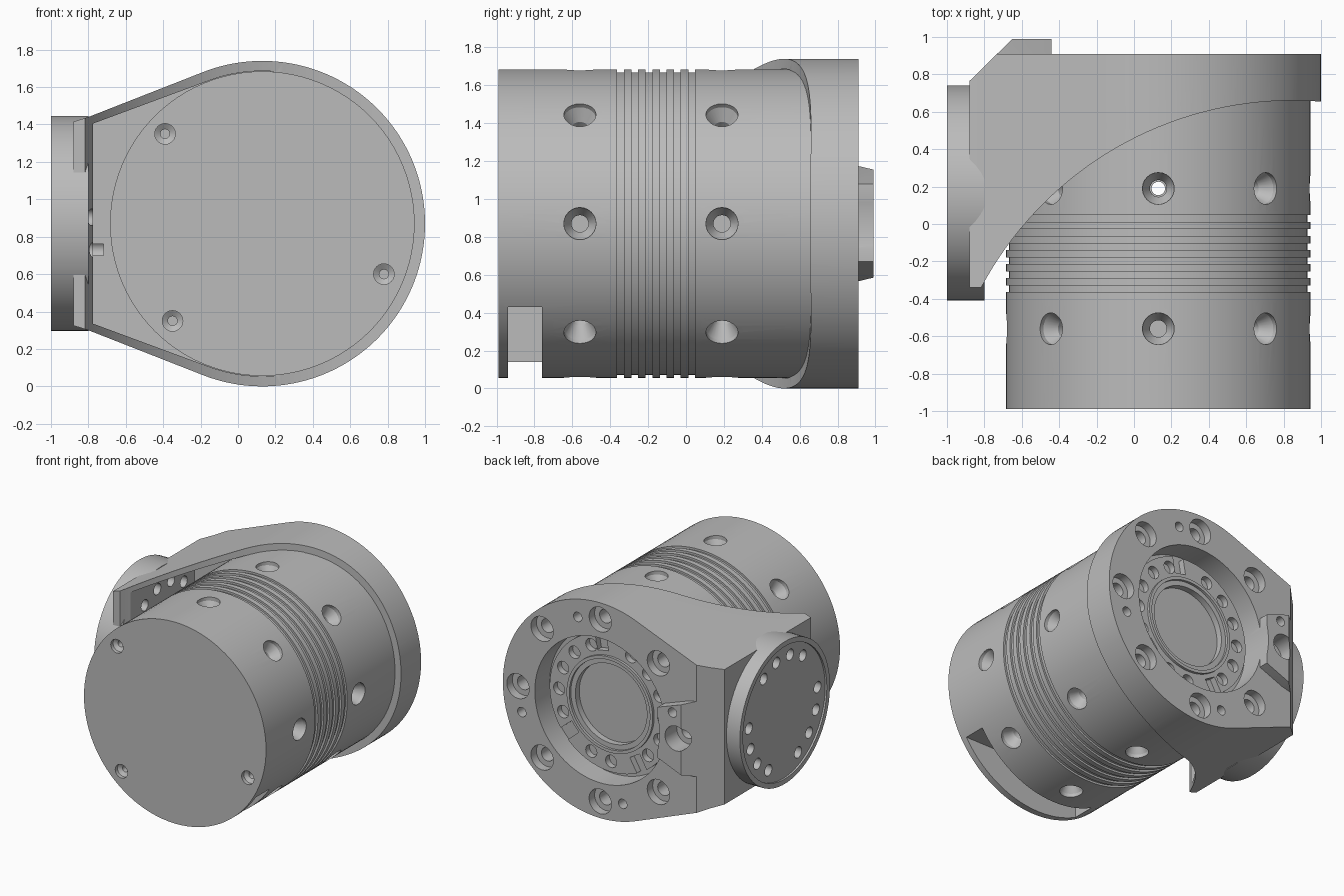
import bpy, bmesh, math
from mathutils import Matrix, Vector

if "Cube" in bpy.data.objects:
    bpy.data.objects.remove(bpy.data.objects["Cube"])

CX, CZ = 0.13, 0.87          # main axis, running along y
Y, LEFT = Vector((0, 1, 0)), Vector((-1, 0, 0))

grey = bpy.data.materials.new("machined_grey")
grey.use_nodes = True
grey.diffuse_color = (0.5, 0.5, 0.5, 1)
grey.node_tree.nodes["Principled BSDF"].inputs["Base Color"].default_value = (0.5, 0.5, 0.5, 1)


def place(loc, direction):
    return Matrix.Translation(loc) @ direction.to_track_quat('Z', 'Y').to_matrix().to_4x4()


def polar(radius, degrees, y):
    a = math.radians(degrees)
    return Vector((CX + radius * math.cos(a), y, CZ + radius * math.sin(a)))


def lathe(bm, profile, loc, direction, steps=32):
    """Revolve (radius, height) points around a direction."""
    part = bmesh.new()
    verts = [part.verts.new((r, 0, h)) for r, h in profile]
    edges = [part.edges.new(pair) for pair in zip(verts, verts[1:])]
    bmesh.ops.spin(part, geom=verts + edges, cent=(0, 0, 0), axis=(0, 0, 1),
                   angle=2 * math.pi, steps=steps, use_merge=False)
    bmesh.ops.remove_doubles(part, verts=part.verts, dist=1e-5)
    bmesh.ops.recalc_face_normals(part, faces=part.faces)
    bmesh.ops.transform(part, matrix=place(loc, direction), verts=part.verts)
    merge(bm, part)


def drill(bm, radius, low, high, loc, direction, steps=24):
    lathe(bm, [(0, low), (radius, low), (radius, high), (0, high)], loc, direction, steps)


def prism(bm, points, low, high, along_y=True):
    """Extrude an outline along y (points are x, z) or along z (points are x, y)."""
    part = bmesh.new()
    verts = [part.verts.new((a, low, b) if along_y else (a, b, low)) for a, b in points]
    face = part.faces.new(verts)
    out = bmesh.ops.extrude_face_region(part, geom=[face])
    shift = (high - low) * (Y if along_y else Vector((0, 0, 1)))
    bmesh.ops.translate(part, vec=shift,
                        verts=[v for v in out["geom"] if isinstance(v, bmesh.types.BMVert)])
    bmesh.ops.recalc_face_normals(part, faces=part.faces)
    merge(bm, part)


def merge(bm, part):
    mesh = bpy.data.meshes.new("piece")
    part.to_mesh(mesh)
    part.free()
    bm.from_mesh(mesh)
    bpy.data.meshes.remove(mesh)


def make(name, bm):
    mesh = bpy.data.meshes.new(name)
    bm.to_mesh(mesh)
    bm.free()
    mesh.materials.append(grey)
    obj = bpy.data.objects.new(name, mesh)
    bpy.context.scene.collection.objects.link(obj)
    return obj


def combine(obj, bm, operation='DIFFERENCE'):
    """Apply a boolean with a temporary helper."""
    helper = make("helper", bm)
    helper.hide_render = True
    mod = obj.modifiers.new("cut", 'BOOLEAN')
    mod.operation, mod.object, mod.solver, mod.use_self = operation, helper, 'EXACT', True
    result = bpy.data.meshes.new_from_object(obj.evaluated_get(bpy.context.evaluated_depsgraph_get()))
    obj.modifiers.clear()
    obj.data = result
    bpy.data.objects.remove(helper)


def teardrop(radius, corners):
    """Circle hulled with mirrored corners on the -x side."""
    dx, dz = corners[0][0] - CX, corners[0][1]
    t = math.atan2(dz, dx) - math.acos(radius / math.hypot(dx, dz))
    arc = [(CX + radius * math.cos(t * i / 48), CZ + radius * math.sin(t * i / 48))
           for i in range(-48, 49)]
    return arc + [(x, CZ + z) for x, z in corners] + [(x, CZ - z) for x, z in reversed(corners)]


# Main barrel with six ring grooves
R = 0.814
profile = [(0, -0.99), (R, -0.99)]
for i in range(6):
    y = -0.363 + 0.075 * i
    profile += [(R, y), (R - 0.016, y), (R - 0.016, y + 0.035), (R, y + 0.035)]
profile += [(R, 0.7), (0, 0.7)]
bm = bmesh.new()
lathe(bm, profile, (CX, 0, CZ), Y, 96)
barrel = make("barrel", bm)

# Countersunk radial holes, front screw holes, cross bore and cable slot
cut = bmesh.new()
for y in (-0.56, 0.19):
    for k in range(8):
        loc = polar(R, 45 * k, y)
        lathe(cut, [(0, -0.22), (0.045, -0.22), (0.045, -0.1), (0.085, -0.03), (0.085, 0.1), (0, 0.1)],
              loc, (loc - Vector((CX, y, CZ))).normalized(), 24)
drill(cut, 0.036, -1, 1, (CX, 0.19, CZ), Vector((0, 0, 1)))
for x, z in ((-0.39, 1.35), (0.78, 0.6), (-0.35, 0.35)):
    lathe(cut, [(0, -0.1), (0.025, -0.1), (0.025, -0.05), (0.055, -0.03), (0.055, 0.05), (0, 0.05)],
          (x, -0.99, z), -Y, 24)
prism(cut, [(-0.23, -0.1), (1.2, -0.1), (1.2, 0.43), (-0.23, 0.43)], -0.94, -0.76)
combine(barrel, cut)

# Bracket: teardrop body plus raised back pad
bm = bmesh.new()
prism(bm, teardrop(0.87, [(-0.8, 0.57), (-0.88, 0.545)]), -0.34, 0.91)
bracket = make("bracket", bm)
pad = bmesh.new()
prism(pad, [(-0.44, 0.67), (-0.44, 1.08), (-0.65, 1.155), (-0.8, 1.19), (-0.8, 0.55), (-0.65, 0.585)],
      0.8, 0.99)
combine(bracket, pad, 'UNION')

# Hollow front, sweeping front edge, chamfered back corner
cut = bmesh.new()
prism(cut, teardrop(0.816, [(-0.775, 0.535)]), -1, 0.55)
combine(bracket, cut)
cut = bmesh.new()
drill(cut, 1.89, -1, 3, (0.85, -1.23, 0), Vector((0, 0, 1)), 192)
combine(bracket, cut)
cut = bmesh.new()
prism(cut, [(-1.2, 0.45), (-0.65, 0.99), (-0.65, 1.2), (-1.2, 1.2)], -0.5, 2.5, False)
combine(bracket, cut)

# Back recess, counterbored bolt holes and dowel holes
cut = bmesh.new()
drill(cut, 0.585, 0.72, 1.2, (CX, 0, CZ), Y, 96)
for k in range(8):
    lathe(cut, [(0, -0.2), (0.055, -0.2), (0.055, -0.07), (0.1, -0.07), (0.1, 0.2), (0, 0.2)],
          polar(0.735, 45 * k, 0.91), Y, 24)
for k in range(4):
    drill(cut, 0.038, -0.12, 0.2, polar(0.73, 74 + 90 * k, 0.91), Y)
combine(bracket, cut)

# Stepped output hub inside the recess
bm = bmesh.new()
lathe(bm, [(0, 0.62), (0.17, 0.62), (0.17, 0.69), (0.32, 0.69), (0.32, 0.77), (0.36, 0.77),
           (0.36, 0.79), (0.385, 0.79), (0.385, 0.77), (0.55, 0.77), (0.55, 0.6), (0, 0.6)],
      (CX, 0, CZ), Y, 96)
hub = make("output_hub", bm)
cut = bmesh.new()
notches = (80, 240, 320)
for k in range(16):
    angle = 22.5 * k
    if min(abs(angle - n) for n in notches) > 12:
        drill(cut, 0.05, -0.1, 0.1, polar(0.465, angle, 0.77), Y)
for n in notches:
    side = polar(0.05, n + 90, 0) - Vector((CX, 0, CZ))
    ring = [polar(0.42, n, 0) - side, polar(0.6, n, 0) - side,
            polar(0.6, n, 0) + side, polar(0.42, n, 0) + side]
    prism(cut, [(p.x, p.z) for p in ring], 0.69, 0.9)
combine(hub, cut)

# Side flange with three groups of four holes
FY = 0.165
bm = bmesh.new()
lathe(bm, [(0, 0.985), (0.535, 0.985), (0.535, 1), (0.575, 1), (0.575, 0.8), (0, 0.8)],
      (0, FY, CZ), LEFT, 96)
flange = make("side_flange", bm)
for obj in (flange, bracket):
    cut = bmesh.new()
    for group in (90, 210, 330):
        for step in (-34.5, -11.5, 11.5, 34.5):
            a = math.radians(group + step)
            drill(cut, 0.045, 0.72, 1.1, (0, FY + 0.44 * math.cos(a), CZ + 0.44 * math.sin(a)), LEFT)
    combine(obj, cut)

# Smooth curved walls, keep machined edges sharp
bpy.ops.object.select_all(action='DESELECT')
for obj in (barrel, bracket, hub, flange):
    obj.select_set(True)
    bpy.context.view_layer.objects.active = obj
bpy.ops.object.shade_smooth_by_angle(angle=math.radians(25))
